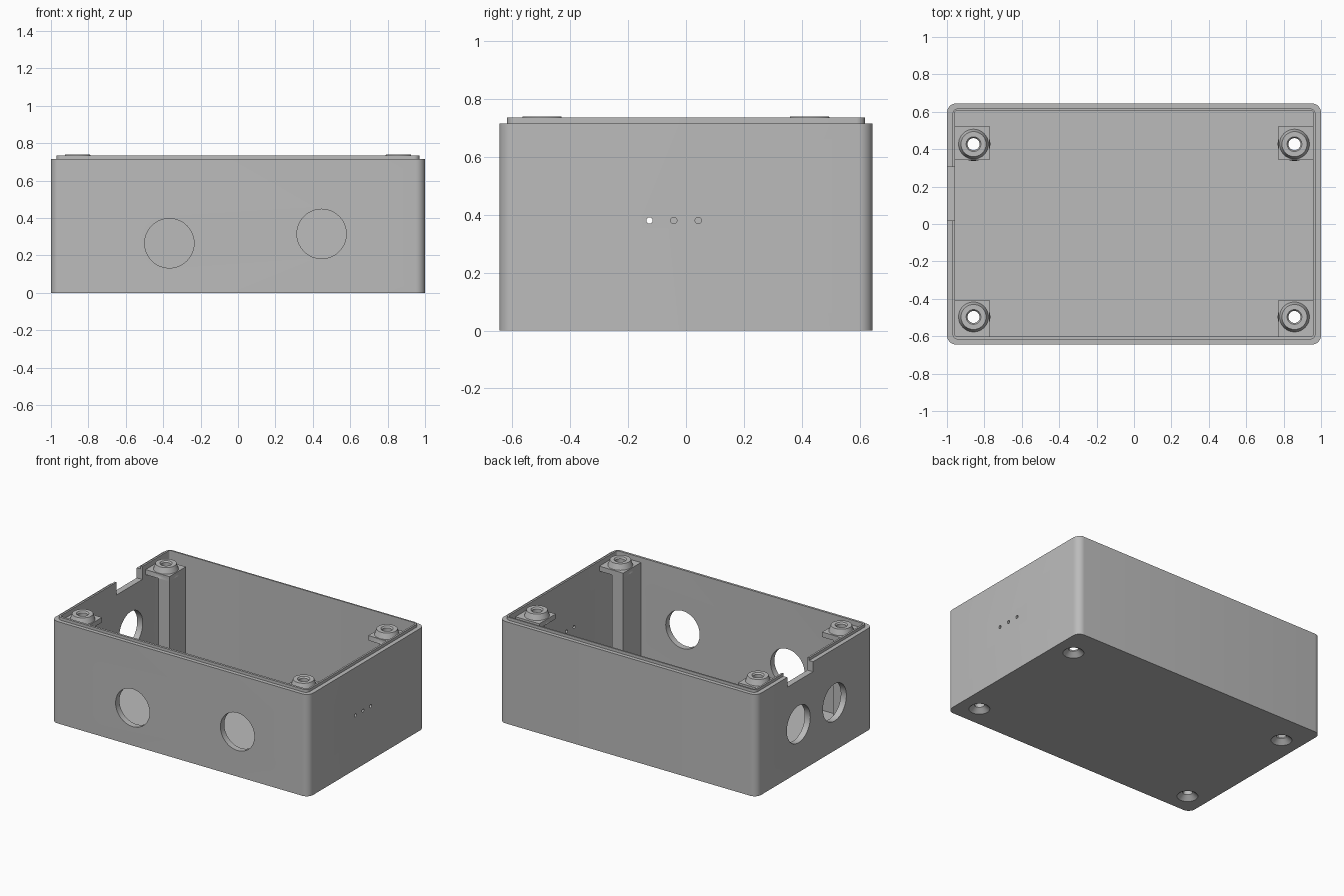
import bpy, bmesh, math
from mathutils import Matrix, Vector

cube = bpy.data.objects.get("Cube")
if cube:
    bpy.data.objects.remove(cube, do_unlink=True)

grey = bpy.data.materials.new("plain_grey")
grey.use_nodes = True
grey.diffuse_color = (0.5, 0.5, 0.5, 1)
grey.node_tree.nodes["Principled BSDF"].inputs["Base Color"].default_value = (0.5, 0.5, 0.5, 1)


def finish(name, bm):
    bmesh.ops.recalc_face_normals(bm, faces=bm.faces)
    mesh = bpy.data.meshes.new(name)
    bm.to_mesh(mesh)
    bm.free()
    mesh.materials.append(grey)
    obj = bpy.data.objects.new(name, mesh)
    bpy.context.collection.objects.link(obj)
    return obj


def block(name, x, y, z, radius=0):
    """Box between (min, max) pairs, with optional rounded upright edges."""
    bm = bmesh.new()
    bmesh.ops.create_cube(bm, size=1)
    for v in bm.verts:
        v.co = Vector([r[1] if c > 0 else r[0] for c, r in zip(v.co, (x, y, z))])
    if radius:
        upright = [e for e in bm.edges if abs(e.verts[0].co.z - e.verts[1].co.z) > 1e-5]
        bmesh.ops.bevel(bm, geom=upright, offset=radius, segments=8, profile=0.5, affect='EDGES')
    return finish(name, bm)


def cone(name, centre, r1, r2, depth, axis='Z', sides=48):
    """Cylinder or cone centred on a point along an axis."""
    turn = {'X': Matrix.Rotation(math.pi / 2, 4, 'Y'),
            'Y': Matrix.Rotation(math.pi / 2, 4, 'X'), 'Z': Matrix()}[axis]
    bm = bmesh.new()
    bmesh.ops.create_cone(bm, cap_ends=True, segments=sides, radius1=r1, radius2=r2,
                          depth=depth, matrix=Matrix.Translation(centre) @ turn)
    return finish(name, bm)


def combine(target, tool, operation):
    """Apply a boolean and remove the tool."""
    tool.hide_render = True
    mod = target.modifiers.new(operation, 'BOOLEAN')
    mod.operation = operation
    mod.solver = 'EXACT'
    mod.object = tool
    bpy.context.view_layer.objects.active = target
    bpy.ops.object.modifier_apply(modifier=mod.name)
    bpy.data.objects.remove(tool, do_unlink=True)


def cut(target, tool):
    combine(target, tool, 'DIFFERENCE')


def smooth(obj):
    bpy.ops.object.select_all(action='DESELECT')
    obj.select_set(True)
    bpy.context.view_layer.objects.active = obj
    bpy.ops.object.shade_smooth_by_angle(angle=math.radians(30))


# Case with raised sealing lip and open top
case = block("case", (-1, 1), (-0.645, 0.645), (0, 0.715), 0.05)
lip = block("lip", (-0.97, 0.97), (-0.618, 0.618), (0.6, 0.735), 0.03)
combine(case, lip, 'UNION')
cut(case, block("cavity", (-0.957, 0.957), (-0.602, 0.607), (0.04, 0.9), 0.012))

# Notch in the rim of the end wall
cut(case, block("rim_notch", (-1.1, -0.9), (0.02, 0.305), (0.645, 0.9)))

# Cable holes in the front wall and the end wall
for x, z in ((-0.367, 0.265), (0.447, 0.315)):
    cut(case, cone("front_hole", (x, -0.63, z), 0.132, 0.132, 0.2, 'Y', 64))
for y in (0.18, -0.22):
    cut(case, cone("end_hole", (-0.98, y, 0.338), 0.13, 0.13, 0.2, 'X', 64))

# Row of small vent holes in the other end wall
for i in range(3):
    cut(case, cone("vent_hole", (0.98, -0.126 + 0.084 * i, 0.38), 0.011, 0.011, 0.2, 'X', 20))

# Corner screw posts: half column, square head, conical boss, countersunk bore
for side, x_name in ((-1, "right"), (1, "left")):
    for row, y, y_name in ((1, 0.427, "back"), (-1, -0.497, "front")):
        x = 0.858 * side
        place = f"{y_name}_{x_name}"
        span_x = sorted((0.962 * side, 0.772 * side))
        span_y = (0.342, 0.524) if row > 0 else (-0.607, -0.406)
        half = (x, span_x[1]) if row > 0 else (span_x[0], x)
        head = block("post_" + place, span_x, span_y, (0.665, 0.7))
        combine(head, block("column", half, span_y, (0.035, 0.68)), 'UNION')
        combine(head, cone("boss", (x, y, 0.7045), 0.09, 0.067, 0.069), 'UNION')
        cut(head, cone("bore", (x, y, 0.4), 0.032, 0.032, 1))
        cut(head, cone("boss_recess", (x, y, 0.739), 0.032, 0.047, 0.02))
        cut(case, cone("floor_bore", (x, y, 0), 0.032, 0.032, 0.3))
        cut(case, cone("countersink", (x, y, 0.01), 0.078, 0.032, 0.04))
        smooth(head)

smooth(case)
